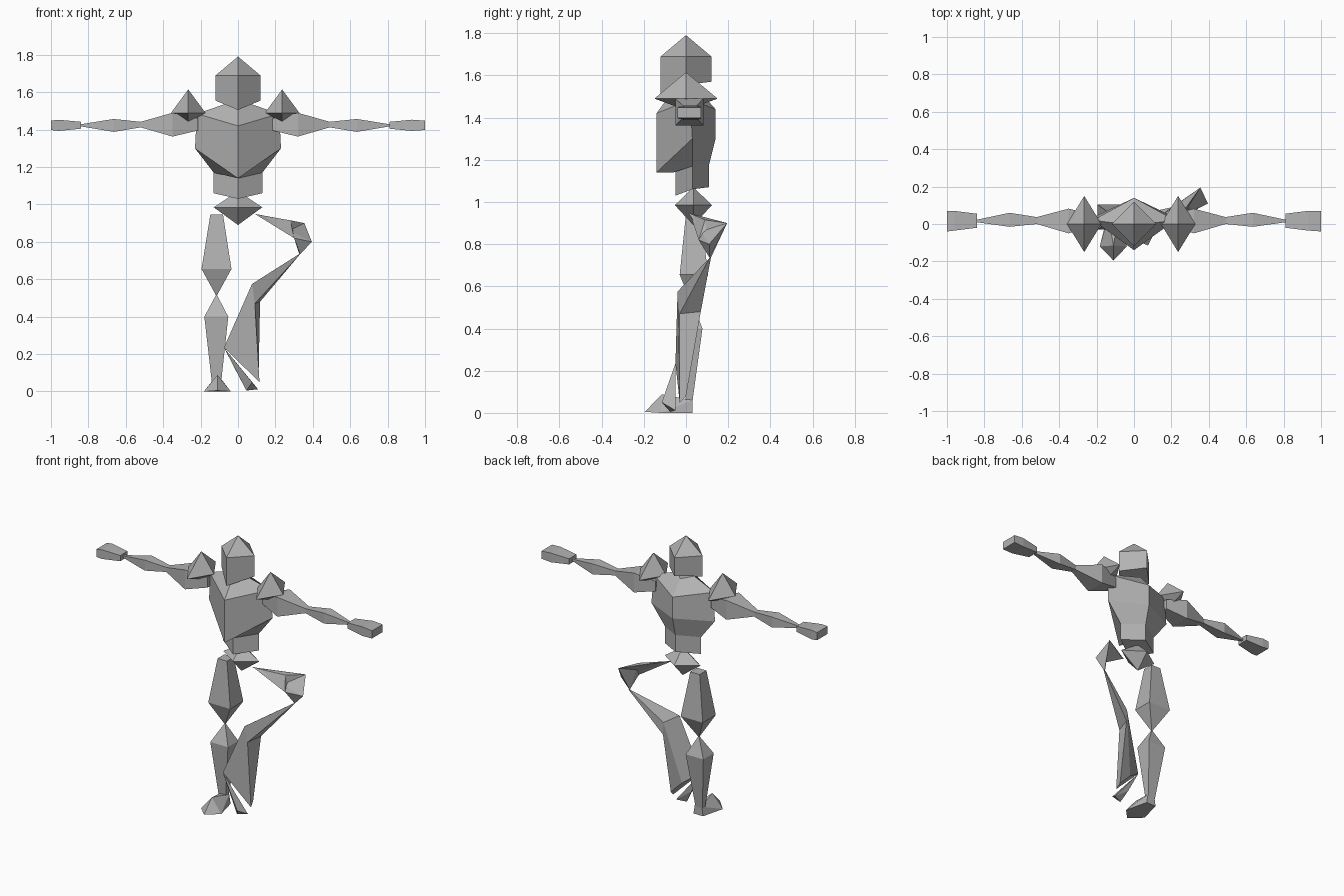
import bpy, bmesh
from mathutils import Vector

if "Cube" in bpy.data.objects:
    bpy.data.objects.remove(bpy.data.objects["Cube"])

grey = bpy.data.materials.new("plain_grey")
grey.diffuse_color = (0.45, 0.45, 0.45, 1)
grey.use_nodes = True
grey.node_tree.nodes["Principled BSDF"].inputs["Base Color"].default_value = grey.diffuse_color


def finish(name, bm):
    bmesh.ops.remove_doubles(bm, verts=bm.verts, dist=0.0005)
    bmesh.ops.recalc_face_normals(bm, faces=bm.faces)
    me = bpy.data.meshes.new(name)
    bm.to_mesh(me)
    bm.free()
    me.materials.append(grey)
    ob = bpy.data.objects.new(name, me)
    bpy.context.collection.objects.link(ob)
    return ob


def loft(name, rings):
    """Bridge four-point rings and cap both ends."""
    bm = bmesh.new()
    vs = [[bm.verts.new(p) for p in r] for r in rings]
    for a, b in zip(vs, vs[1:]):
        for i in range(4):
            j = (i + 1) % 4
            bm.faces.new((a[i], a[j], b[j], b[i]))
    bm.faces.new(vs[0][::-1])
    bm.faces.new(vs[-1])
    return finish(name, bm)


def diamond(hw, front, side_y, back, zf, zs, zb):
    """Diamond ring: front, right, back and left points."""
    return [(0, front, zf), (hw, side_y, zs), (0, back, zb), (-hw, side_y, zs)]


def point(x, y, z):
    e = 0.003
    return [(x - e, y - e, z), (x + e, y - e, z), (x + e, y + e, z), (x - e, y + e, z)]


def level(x0, x1, y0, y1, z):
    return [(x0, y0, z), (x1, y0, z), (x1, y1, z), (x0, y1, z)]


def upright(x, y0, y1, z0, z1):
    return [(x, y0, z0), (x, y1, z0), (x, y1, z1), (x, y0, z1)]


def octahedron(name, c, rx, ry, up, down):
    x, y, z = c
    bm = bmesh.new()
    ring = [bm.verts.new(p) for p in
            ((x + rx, y, z), (x, y + ry, z), (x - rx, y, z), (x, y - ry, z))]
    top, low = bm.verts.new((x, y, z + up)), bm.verts.new((x, y, z - down))
    for i in range(4):
        a, b = ring[i], ring[(i + 1) % 4]
        bm.faces.new((a, b, top))
        bm.faces.new((b, a, low))
    return finish(name, bm)


def hull(name, pts):
    bm = bmesh.new()
    for p in pts:
        bm.verts.new(p)
    bmesh.ops.convex_hull(bm, input=bm.verts)
    return finish(name, bm)


# Head: diamond prism with a pointed crown and lowered chin
loft("head", [diamond(0.12, -0.12, 0, 0.12, 1.505, 1.555, 1.57),
              diamond(0.12, -0.12, 0, 0.12, 1.69, 1.69, 1.69),
              diamond(0.001, -0.001, 0, 0.001, 1.79, 1.79, 1.79)])

# Chest and abdomen
loft("chest", [diamond(0.13, -0.06, 0.03, 0.11, 1.14, 1.17, 1.18),
               diamond(0.23, -0.14, 0.03, 0.14, 1.14, 1.30, 1.30),
               diamond(0.22, -0.14, 0.02, 0.14, 1.42, 1.485, 1.44),
               diamond(0.06, -0.06, 0.0, 0.06, 1.53, 1.54, 1.53)])
loft("abdomen", [diamond(0.13, -0.05, 0.03, 0.11, 1.03, 1.06, 1.07),
                 diamond(0.13, -0.05, 0.03, 0.11, 1.17, 1.18, 1.19)])
octahedron("pelvis", (0, 0.035, 0.985), 0.13, 0.088, 0.085, 0.095)

# Shoulders, arms and hands on both sides, centred slightly off the body axis
for side, s in (("left", 1), ("right", -1)):
    def X(d):
        return -0.015 + s * d
    octahedron(side + "_shoulder", (X(0.251), 0, 1.49), 0.092, 0.15, 0.125, 0.055)
    loft(side + "_upper_arm", [upright(X(0.20), -0.01, 0.05, 1.395, 1.46),
                               upright(X(0.335), -0.05, 0.082, 1.363, 1.49),
                               upright(X(0.505), 0.0, 0.037, 1.412, 1.442)])
    loft(side + "_forearm", [upright(X(0.505), 0.0, 0.037, 1.412, 1.442),
                             upright(X(0.65), -0.015, 0.06, 1.388, 1.457),
                             upright(X(0.83), 0.01, 0.022, 1.418, 1.428)])
    loft(side + "_hand", [upright(X(0.825), -0.02, 0.055, 1.405, 1.442),
                          upright(X(0.945), -0.035, 0.07, 1.393, 1.453),
                          upright(s * 1.0, -0.04, 0.07, 1.398, 1.448)])

# Straight standing leg
loft("standing_thigh", [level(-0.148, -0.08, 0.0, 0.07, 0.945),
                        level(-0.195, -0.035, -0.03, 0.105, 0.655),
                        point(-0.115, 0.03, 0.515)])
loft("standing_calf", [point(-0.115, 0.03, 0.515),
                       level(-0.18, -0.052, -0.03, 0.078, 0.40),
                       level(-0.14, -0.09, 0.0, 0.03, 0.05)])
hull("standing_foot", [(-0.11, -0.195, 0.005), (-0.183, -0.12, 0), (-0.038, -0.12, 0),
                       (-0.145, 0.03, 0), (-0.075, 0.03, 0), (-0.11, -0.115, 0.088),
                       (-0.135, 0.03, 0.06), (-0.085, 0.03, 0.06)])

# Raised leg: thigh swings out to the knee, twisted shin folds back in
knee = (0.33, 0.115, 0.735)
loft("raised_thigh", [point(0.095, 0.015, 0.948),
                      [(0.355, 0.195, 0.90), (0.395, 0.11, 0.80),
                       (0.30, 0.06, 0.82), (0.28, 0.09, 0.915)],
                      point(*knee)])
loft("raised_shin", [point(*knee),
                     [(0.075, -0.04, 0.575), (0.09, -0.03, 0.47),
                      (0.118, 0.07, 0.48), (0.115, 0.07, 0.56)],
                     [(-0.075, -0.05, 0.235), (0.115, -0.03, 0.05),
                      (0.11, 0.0, 0.08), (0.03, 0.0, 0.16)]])
hull("raised_foot", [(-0.075, -0.05, 0.235), (0.045, -0.075, 0.005), (0.107, -0.05, 0.012),
                     (0.075, -0.115, 0.05), (0.0, -0.055, 0.09)])
